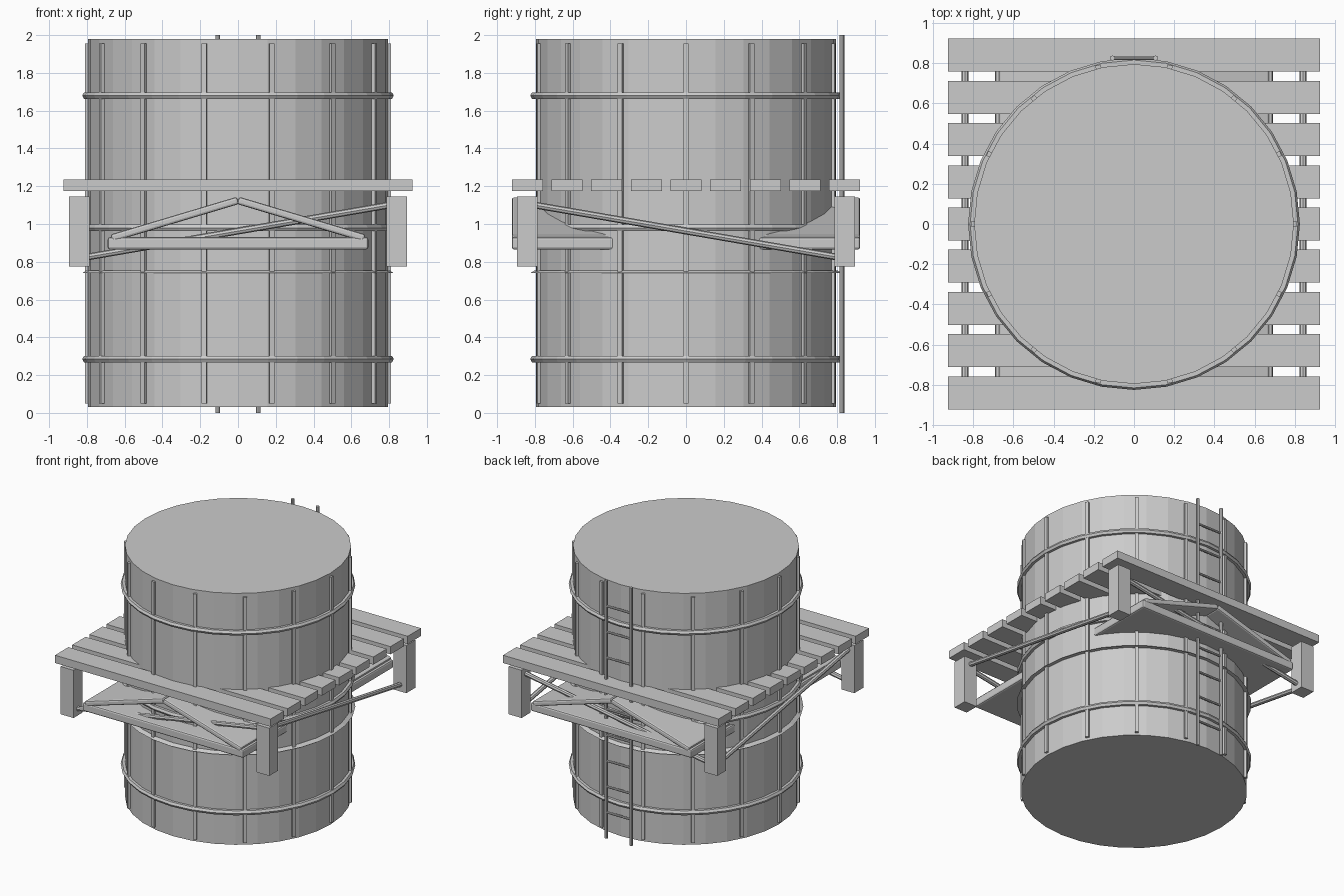
import bpy, bmesh, math
from mathutils import Vector, Matrix

cube = bpy.data.objects.get("Cube")
if cube:
    bpy.data.objects.remove(cube)

grey = bpy.data.materials.new("plain_grey")
grey.use_nodes = True
COLOUR = (0.6, 0.6, 0.6, 1)
grey.diffuse_color = COLOUR
grey.node_tree.nodes["Principled BSDF"].inputs["Base Color"].default_value = COLOUR


def finish(name, bm):
    bmesh.ops.recalc_face_normals(bm, faces=bm.faces)
    mesh = bpy.data.meshes.new(name)
    bm.to_mesh(mesh)
    bm.free()
    mesh.materials.append(grey)
    obj = bpy.data.objects.new(name, mesh)
    bpy.context.collection.objects.link(obj)
    return obj


def box(name, low, high, turn=None, bevel=0):
    """Box between two corners, optionally turned about the origin afterwards."""
    low, high = Vector(low), Vector(high)
    bm = bmesh.new()
    bmesh.ops.create_cube(bm, size=1)
    bmesh.ops.scale(bm, vec=high - low, verts=bm.verts)
    bmesh.ops.translate(bm, vec=(low + high) / 2, verts=bm.verts)
    if turn:
        bm.transform(turn)
    obj = finish(name, bm)
    if bevel:
        mod = obj.modifiers.new("soft_edges", "BEVEL")
        mod.width = bevel
        mod.segments = 2
    return obj


def rod(name, start, end, radius, sides=8):
    start, end = Vector(start), Vector(end)
    span = end - start
    bm = bmesh.new()
    bmesh.ops.create_cone(bm, cap_ends=True, segments=sides, radius1=radius,
                          radius2=radius, depth=span.length)
    turn = span.to_track_quat("Z", "Y").to_matrix().to_4x4()
    bm.transform(Matrix.Translation((start + end) / 2) @ turn)
    return finish(name, bm)


def ring(name, profile, steps=32):
    """Sweep a closed (radius, height) profile around the z axis."""
    bm = bmesh.new()
    loops = []
    for i in range(steps):
        a = math.tau * i / steps
        loops.append([bm.verts.new((r * math.cos(a), r * math.sin(a), z)) for r, z in profile])
    n = len(profile)
    for i in range(steps):
        here, there = loops[i], loops[(i + 1) % steps]
        for j in range(n):
            k = (j + 1) % n
            bm.faces.new((here[j], there[j], there[k], here[k]))
    return finish(name, bm)


# Tank body
rod("tank_body", (0, 0, 0.03), (0, 0, 1.98), 0.795, 32)

# Upright ribs around the tank
for i in range(14):
    box("tank_rib", (0.78, -0.013, 0.05), (0.81, 0.013, 1.955),
        Matrix.Rotation(math.tau * i / 14, 4, "Z"))

# Round hoops and the flared skirt ring
for z in (0.285, 0.98, 1.68):
    ring("tank_hoop", [(0.805 + 0.02 * math.cos(math.tau * k / 6),
                        z + 0.02 * math.sin(math.tau * k / 6)) for k in range(6)])
ring("skirt_ring", [(0.785, 0.74), (0.825, 0.74), (0.8, 0.755), (0.785, 0.755)])

# Deck planks
for i in range(9):
    y = (i - 4) * 0.21
    box("deck_plank", (-0.925, y - 0.082, 1.175), (0.925, y + 0.082, 1.235))

# Corner posts
for x in (-0.84, 0.84):
    for y in (-0.84, 0.84):
        box("corner_post", (x - 0.055, y - 0.055, 0.775), (x + 0.055, y + 0.055, 1.145))

# Diagonal braces between the posts
for side in (-0.84, 0.84):
    rod("cross_brace", (-0.8, side, 0.825), (0.8, side, 1.1), 0.018)
    rod("side_brace", (side, -0.8, 1.1), (side, 0.8, 0.825), 0.018)

# Front and back brackets: flat shelf with a pitched cover
slope = math.atan2(0.2, 0.67)
length = math.hypot(0.2, 0.67)
for turn in (Matrix(), Matrix.Rotation(math.pi, 4, "Z")):
    box("bracket_shelf", (-0.69, -0.922, 0.865), (0.69, -0.38, 0.93), turn, 0.012)
    for sign in (-1, 1):
        pitch = Matrix.Translation((0, 0, 1.125)) @ Matrix.Rotation(sign * slope, 4, "Y")
        box("bracket_cover", (min(0, sign * length), -0.922, -0.02),
            (max(0, sign * length), -0.38, 0.02), turn @ pitch, 0.012)

# Ladder on the back
for x in (-0.107, 0.107):
    rod("ladder_rail", (x, 0.825, 0), (x, 0.825, 2), 0.013)
for i in range(9):
    z = 0.2 * (i + 1)
    rod("ladder_rung", (-0.107, 0.825, z), (0.107, 0.825, z), 0.009)
